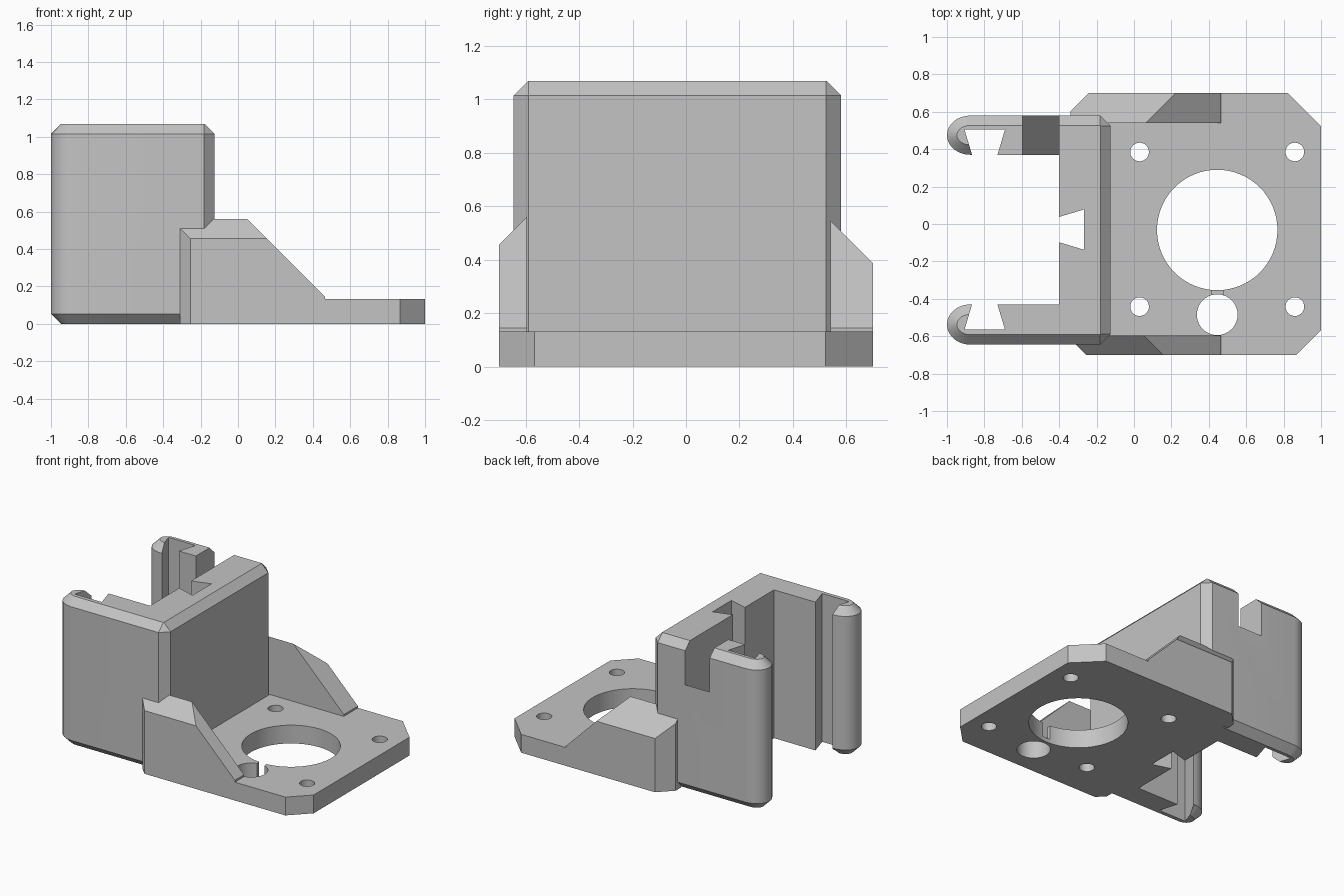
import bpy
import bmesh
from math import sin, cos, pi, radians
from mathutils import Vector

if "Cube" in bpy.data.objects:
    bpy.data.objects.remove(bpy.data.objects["Cube"])

grey = bpy.data.materials.new("plain grey")
grey.use_nodes = True
grey.diffuse_color = (0.55, 0.55, 0.55, 1)
grey.node_tree.nodes["Principled BSDF"].inputs["Base Color"].default_value = grey.diffuse_color


def finish(bm, name):
    bmesh.ops.recalc_face_normals(bm, faces=bm.faces)
    mesh = bpy.data.meshes.new(name)
    bm.to_mesh(mesh)
    bm.free()
    mesh.materials.append(grey)
    obj = bpy.data.objects.new(name, mesh)
    bpy.context.collection.objects.link(obj)
    return obj


def loft(name, levels):
    """Solid through matching outlines, given as (z, points) pairs."""
    bm = bmesh.new()
    rings = [[bm.verts.new((x, y, z)) for x, y in pts] for z, pts in levels]
    for low, high in zip(rings, rings[1:]):
        for i in range(len(low)):
            bm.faces.new((low[i - 1], low[i], high[i], high[i - 1]))
    bm.faces.new(rings[0])
    bm.faces.new(rings[-1])
    return finish(bm, name)


def block(name, low, high, planes=()):
    """Box trimmed by planes (normal, limit); keeps normal . p <= limit."""
    bm = bmesh.new()
    bmesh.ops.create_cube(bm, size=1)
    low, high = Vector(low), Vector(high)
    for v in bm.verts:
        v.co = (low + high) / 2 + v.co * (high - low)
    for normal, limit in planes:
        n = Vector(normal)
        bmesh.ops.bisect_plane(bm, geom=bm.verts[:] + bm.edges[:] + bm.faces[:],
                               plane_co=n * limit / n.length_squared,
                               plane_no=n, clear_outer=True)
        bmesh.ops.holes_fill(bm, edges=[e for e in bm.edges if e.is_boundary])
    return finish(bm, name)


def hole(name, x, y, r, sides):
    ring = [(x + r * cos(2 * pi * i / sides), y + r * sin(2 * pi * i / sides))
            for i in range(sides)]
    return loft(name, [(-0.2, ring), (0.4, ring)])


def dovetail(name, mouth, direction):
    """Full-height slot that widens with depth along a direction."""
    m, d = Vector(mouth), Vector(direction)
    side = Vector((-d.y, d.x))
    pts = []
    for depth, half in ((-0.05, 0.053), (0.134, 0.108)):
        pair = [m + d * depth + side * s * half for s in (-1, 1)]
        pts += pair if depth < 0 else pair[::-1]
    return loft(name, [(-0.2, pts), (1.3, pts)])


def combine(base, tool, operation):
    mod = base.modifiers.new("join", 'BOOLEAN')
    mod.operation = operation
    mod.solver = 'EXACT'
    mod.object = tool
    bpy.context.view_layer.objects.active = base
    bpy.ops.object.modifier_apply(modifier=mod.name)
    bpy.data.objects.remove(tool)


# U-shaped holder with round arm tips and bevelled outer rims
def arm_tip(cy, ry, c, steps=16):
    return [(-0.875 + (0.125 - c) * cos(pi / 2 + pi * i / steps),
             cy + (ry - c) * sin(pi / 2 + pi * i / steps)) for i in range(steps + 1)]


def outline(c):
    right, front, back, k = -0.125 - c, -0.645 + c, 0.58 - c, 0.056 - c
    return ([(right - k, front), (right, front + k), (right, back - k), (right - k, back)]
            + arm_tip(0.475, 0.105, c)
            + [(-0.8, 0.37), (-0.4, 0.37), (-0.4, -0.43), (-0.8, -0.43)]
            + arm_tip(-0.5375, 0.1075, c))


rim = 0.053
bracket = loft("mounting_bracket", [(0, outline(rim)), (rim, outline(0)),
                                    (1.068 - rim, outline(0)), (1.068, outline(rim))])

# Base plate and side gussets
left_front = ((-1, -1, 0), 0.955)
left_back = ((-1, 1, 0), 0.943)
ramp = ((1, 0, 1), 0.61)
solids = [
    block("base_plate", (-0.31, -0.7, 0), (1, 0.7, 0.132),
          [((1, 1, 0), 1.523), ((1, -1, 0), 1.567), left_front, left_back]),
    block("front_gusset", (-0.31, -0.7, 0), (0.465, -0.595, 0.56),
          [ramp, ((0, -1, 1), 1.155), left_front]),
    block("back_gusset", (-0.34, 0.54, 0), (0.465, 0.7, 0.56),
          [ramp, ((0, 1, 1), 1.087), left_back]),
]
for part in solids:
    combine(bracket, part, 'UNION')

# Dovetail slots, sloped cable notch, motor opening and screw holes
cutters = [
    dovetail("back_slot", (-0.798, 0.37), (0, 1)),
    dovetail("front_slot", (-0.798, -0.43), (0, -1)),
    dovetail("middle_slot", (-0.4, -0.03), (1, 0)),
    block("cable_notch", (-0.595, 0.3, 0.3), (-0.4, 0.75, 1.3), [((0, 1, -1), -0.19)]),
    hole("motor_opening", 0.445, -0.032, 0.322, 64),
    hole("rod_hole", 0.445, -0.485, 0.109, 40),
    block("rod_gap", (0.416, -0.42, 0.03), (0.476, -0.3, 0.3)),
]
cutters += [hole("screw_hole", x, y, 0.05, 24) for x in (0.03, 0.86) for y in (0.385, -0.442)]
for part in cutters:
    combine(bracket, part, 'DIFFERENCE')

bpy.ops.object.select_all(action='DESELECT')
bracket.select_set(True)
bpy.context.view_layer.objects.active = bracket
bpy.ops.object.shade_smooth_by_angle(angle=radians(30))
